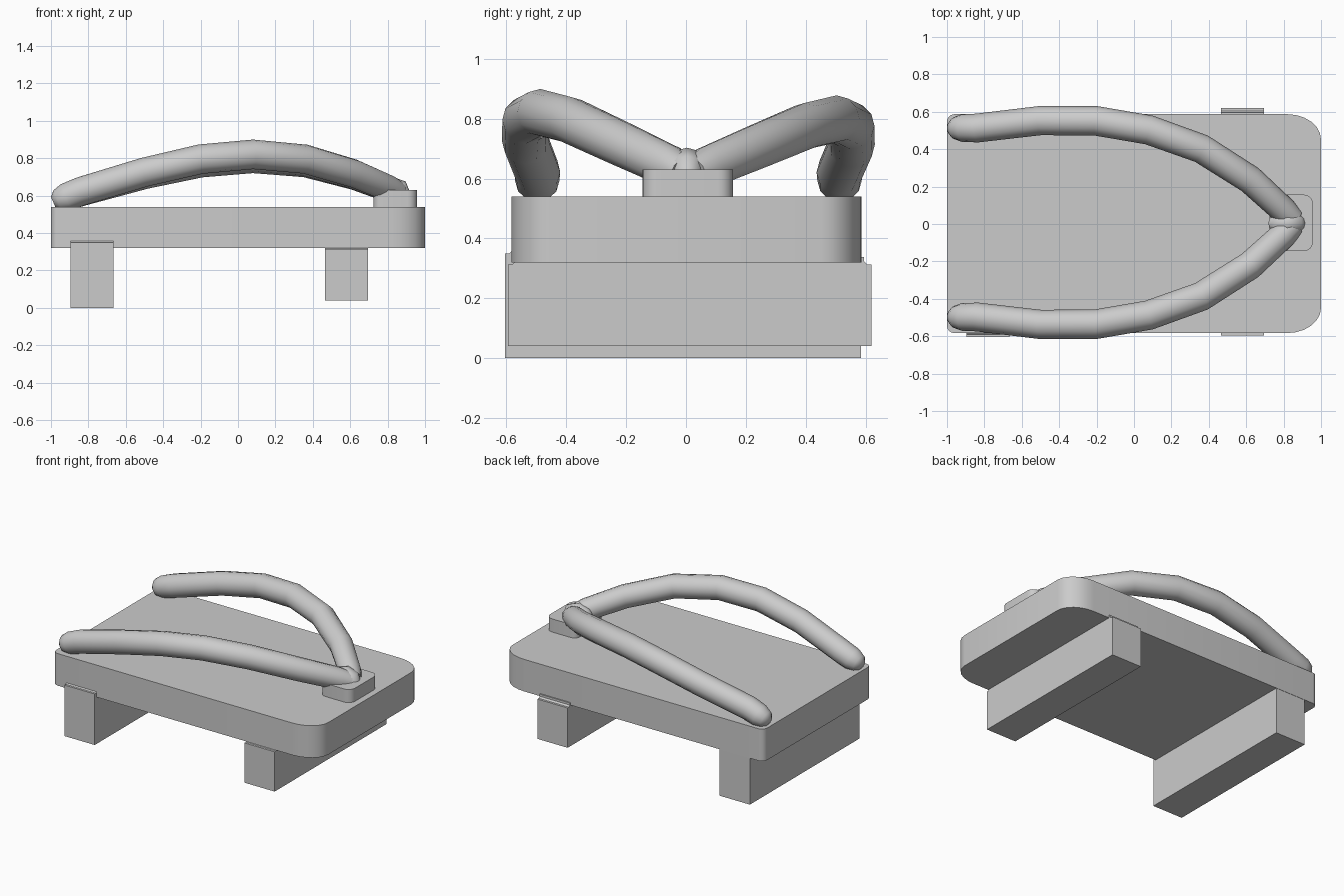
import bpy, bmesh, math
from mathutils import Vector

if "Cube" in bpy.data.objects:
    bpy.data.objects.remove(bpy.data.objects["Cube"])

grey = bpy.data.materials.new("plain grey")
grey.diffuse_color = (0.6, 0.6, 0.6, 1)
grey.use_nodes = True
grey.node_tree.nodes["Principled BSDF"].inputs["Base Color"].default_value = grey.diffuse_color


def finish(name, bm, angle=35):
    bmesh.ops.recalc_face_normals(bm, faces=bm.faces[:])
    me = bpy.data.meshes.new(name)
    bm.to_mesh(me)
    bm.free()
    me.materials.append(grey)
    for p in me.polygons:
        p.use_smooth = True
    me.set_sharp_from_angle(angle=math.radians(angle))
    ob = bpy.data.objects.new(name, me)
    bpy.context.collection.objects.link(ob)
    return ob


def slab(name, x0, x1, y0, y1, z0, z1, left, right, steps=6):
    """Upright plate; left / right are (rx, ry) corner radii."""
    bm = bmesh.new()
    ring = []
    corners = [(x1, y1, 1, 1, right), (x0, y1, -1, 1, left),
               (x0, y0, -1, -1, left), (x1, y0, 1, -1, right)]
    for k, (cx, cy, sx, sy, (rx, ry)) in enumerate(corners):
        for i in range(steps + 1):
            a = math.pi / 2 * (k + i / steps)
            ring.append(bm.verts.new((cx - sx * rx + rx * math.cos(a),
                                      cy - sy * ry + ry * math.sin(a), z0)))
    face = bm.faces.new(ring)
    top = bmesh.ops.extrude_face_region(bm, geom=[face])
    for v in top["geom"]:
        if isinstance(v, bmesh.types.BMVert):
            v.co.z = z1
    return finish(name, bm)


def tooth(name, x0, x1, y0, y1, z0, z1):
    """Cross bar with softened top edges."""
    bm = bmesh.new()
    bmesh.ops.create_cube(bm, size=1)
    for v in bm.verts:
        v.co = ((x0 + x1) / 2 + v.co.x * (x1 - x0),
                (y0 + y1) / 2 + v.co.y * (y1 - y0),
                (z0 + z1) / 2 + v.co.z * (z1 - z0))
    edges = [e for e in bm.edges if all(v.co.z > z1 - 0.001 for v in e.verts)
             and abs(e.verts[0].co.y - e.verts[1].co.y) < 0.001]
    bmesh.ops.bevel(bm, geom=edges, offset=0.025, segments=3, affect='EDGES')
    return finish(name, bm)


def tube(name, path, sides=12):
    """Sweep a circle along (x, y, z, radius) points and cap the ends."""
    bm = bmesh.new()
    pts = [Vector(p[:3]) for p in path]
    rings = []
    for i, p in enumerate(pts):
        t = (pts[min(i + 1, len(pts) - 1)] - pts[max(i - 1, 0)]).normalized()
        side = Vector((0, 0, 1)).cross(t).normalized()
        up = t.cross(side)
        rings.append([bm.verts.new(p + path[i][3] * (
            side * math.cos(math.tau * k / sides) + up * math.sin(math.tau * k / sides)))
            for k in range(sides)])
    for a, b in zip(rings, rings[1:]):
        for k in range(sides):
            j = (k + 1) % sides
            bm.faces.new((a[k], a[j], b[j], b[k]))
    bm.faces.new(rings[0])
    bm.faces.new(rings[-1])
    return finish(name, bm, 60)


# Sole board, squarer at the heel and rounder at the toe
slab("sole_board", -1, 1, -0.583, 0.587, 0.32, 0.54, (0.04, 0.04), (0.18, 0.135))

# Supporting cross bars underneath
tooth("heel_bar", -0.895, -0.665, -0.605, 0.585, 0, 0.375)
tooth("toe_bar", 0.465, 0.695, -0.595, 0.62, 0.04, 0.338)

# Small block holding the toe end of the straps
slab("strap_block", 0.725, 0.957, -0.145, 0.157, 0.53, 0.63, (0.04, 0.04), (0.05, 0.05))

# Pair of arched straps, one slightly lower than the other
arch = [(-0.988, 0.505, 0.565, 0.03), (-0.965, 0.505, 0.575, 0.058),
        (-0.92, 0.505, 0.592, 0.074), (-0.84, 0.505, 0.622, 0.077),
        (-0.5, 0.545, 0.722, 0.078), (-0.2, 0.543, 0.79, 0.079),
        (0.08, 0.495, 0.815, 0.079), (0.36, 0.395, 0.79, 0.078),
        (0.62, 0.23, 0.715, 0.076), (0.8, 0.065, 0.64, 0.072),
        (0.855, 0.015, 0.615, 0.06)]
for name, s, dz in (("front_strap", -1, 0.005), ("back_strap", 1, -0.015)):
    tube(name, [(x, s * y + 0.008, z + dz * max(0, (z - 0.6) / 0.2), r)
                for x, y, z, r in arch])

# Loop where the straps meet
tube("strap_knot", [(0.735, 0.003, 0.615, 0.035), (0.765, 0.003, 0.63, 0.055),
                    (0.82, 0.003, 0.645, 0.058), (0.86, 0.003, 0.63, 0.058),
                    (0.88, 0.003, 0.595, 0.045), (0.885, 0.003, 0.56, 0.04)])
